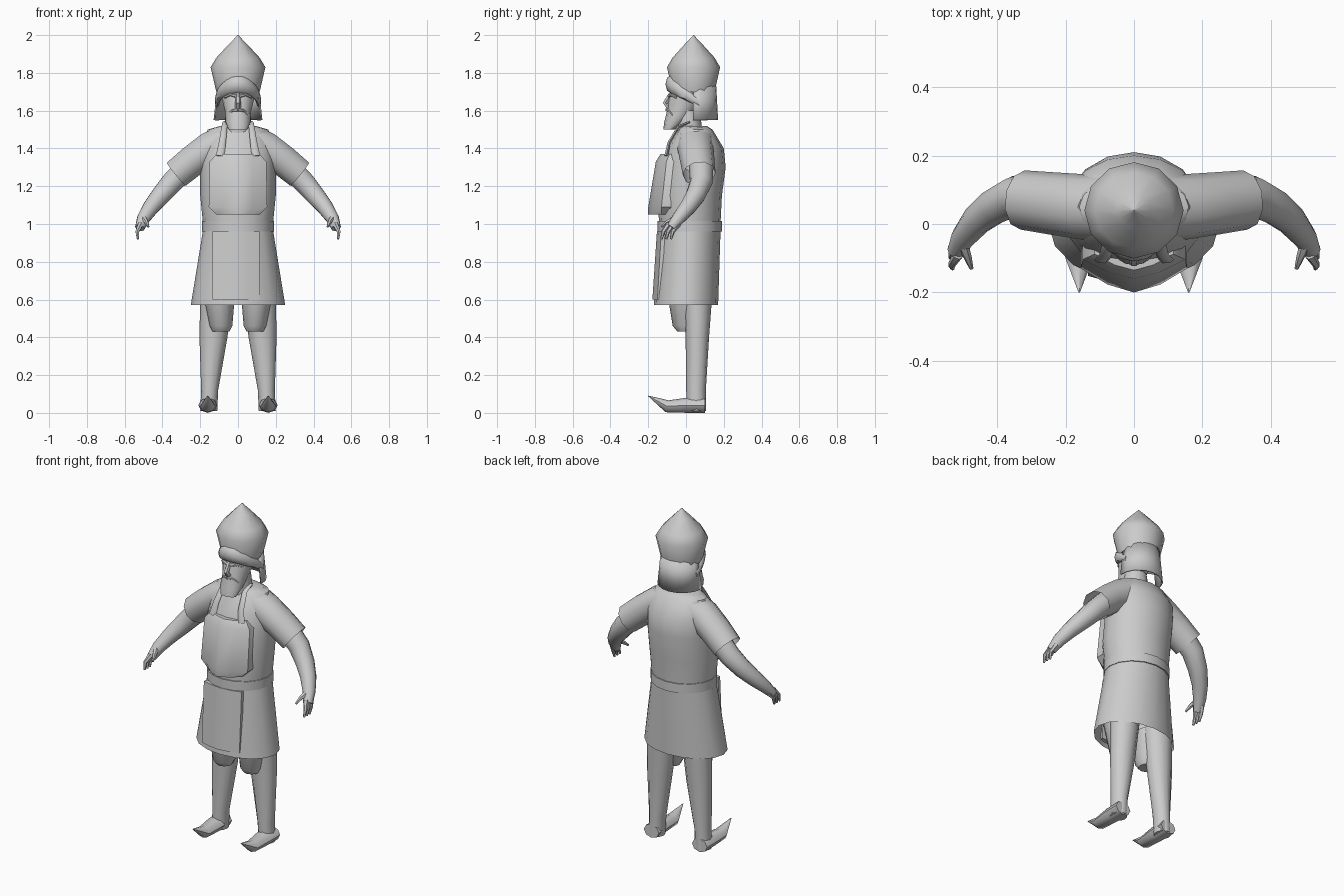
import bpy, bmesh
from math import sin, cos, pi, radians
from mathutils import Vector

cube = bpy.data.objects.get("Cube")
if cube:
    bpy.data.objects.remove(cube, do_unlink=True)

shade = (0.6, 0.6, 0.6, 1)
grey = bpy.data.materials.new("plain grey")
grey.use_nodes = True
grey.diffuse_color = shade
grey.node_tree.nodes["Principled BSDF"].inputs["Base Color"].default_value = shade

ACROSS, DEPTH, UP = Vector((1, 0, 0)), Vector((0, 1, 0)), Vector((0, 0, 1))


def loft(name, rows, closed=True, caps=True, mirror=False, thickness=0):
    """Skin a list of equal point rows into one smooth-shaded part."""
    bm = bmesh.new()
    loops = [[bm.verts.new(point) for point in row] for row in rows]
    for low, high in zip(loops, loops[1:]):
        count = len(low)
        for i in range(count if closed else count - 1):
            j = (i + 1) % count
            bm.faces.new((low[i], low[j], high[j], high[i]))
    if caps:
        bm.faces.new(loops[0])
        bm.faces.new(loops[-1])
    bmesh.ops.recalc_face_normals(bm, faces=bm.faces)
    mesh = bpy.data.meshes.new(name)
    bm.to_mesh(mesh)
    bm.free()
    mesh.materials.append(grey)
    part = bpy.data.objects.new(name, mesh)
    bpy.context.collection.objects.link(part)
    if thickness:
        part.modifiers.new("thickness", "SOLIDIFY").thickness = thickness
    if mirror:
        part.modifiers.new("mirror", "MIRROR")
    bpy.ops.object.select_all(action="DESELECT")
    part.select_set(True)
    bpy.context.view_layer.objects.active = part
    bpy.ops.object.shade_smooth_by_angle(angle=radians(45))


def ring(z, wide, deep, x=0, y=0, sides=12, sweep=2 * pi):
    """Level ellipse with half width and half depth, or an arc of it at the back."""
    start = (pi - sweep) / 2 if sweep < 2 * pi else 0
    count = sides if start == 0 else sides + 1
    angles = [start + sweep * i / sides for i in range(count)]
    return [Vector((x + wide * cos(a), y + deep * sin(a), z)) for a in angles]


def tube(name, points, start, end, ref=DEPTH, flat=1, power=1, sides=8, **options):
    """Tapering tube; flat squeezes it at right angles to ref."""
    points = [Vector(p) for p in points]
    last = len(points) - 1
    rows = []
    for i, point in enumerate(points):
        along = (points[min(i + 1, last)] - points[max(i - 1, 0)]).normalized()
        u = (ref - along * ref.dot(along)).normalized()
        v = along.cross(u) * flat
        radius = start + (end - start) * (i / last) ** power
        angles = [2 * pi * k / sides for k in range(sides)]
        rows.append([point + (u * cos(a) + v * sin(a)) * radius for a in angles])
    loft(name, rows, **options)


def panel(name, stations, bow, back, x=0):
    """Bowed front plate from (height, half width, front depth) stations."""
    rows = []
    for z, half, front in stations:
        edge = front * bow
        mid = (edge + 2 * front) / 3
        row = [(-half, edge + back), (-half, edge), (-half / 2, mid), (0, front)]
        row += [(-px, py) for px, py in reversed(row[:-1])]
        rows.append([Vector((x + px, py, z)) for px, py in row])
    loft(name, rows)


# Helmet: flared bowl under a pointed dome
loft("helmet", [ring(z, wide=r, deep=r * 0.97, y=0.04)
                for z, r in ((1.7, 0.115), (1.83, 0.145), (1.88, 0.115), (1.95, 0.05), (2, 0.001))])

# Neck guard: open arc around the back of the head
guard = dict(y=0.05, sides=10, sweep=pi + 0.2)
loft("neck_guard", [ring(z=1.55, wide=0.13, deep=0.12, **guard),
                    ring(z=1.73, wide=0.11, deep=0.11, **guard)],
     closed=False, caps=False, thickness=0.008)

# Headband: roll that is fat and high at the brow, thin and low at the ears
rows = []
for step in range(-6, 7):
    turn = step / 6 * pi / 2
    lift = cos(turn)
    centre = Vector((0.11 * sin(turn), 0.07 - 0.15 * lift, 1.64 + 0.1 * lift))
    outward = Vector((sin(turn), -lift, 0))
    size = 0.02 + 0.028 * lift
    rows.append([centre + (UP * cos(a) + outward * sin(a) * 0.6) * size
                 for a in (pi * k / 4 for k in range(8))])
loft("headband", rows)

# Head with a jutting jaw, nose, brows, moustache and neck
loft("head", [ring(z=1.5, wide=0.05, deep=0.03, y=-0.09),
              ring(z=1.54, wide=0.066, deep=0.055, y=-0.06),
              ring(z=1.6, wide=0.07, deep=0.08, y=-0.02),
              ring(z=1.68, wide=0.09, deep=0.1, y=0.01),
              ring(z=1.76, wide=0.1, deep=0.1, y=0.04)])
tube("nose", [(0, -0.08, 1.69), (0, -0.11, 1.64), (0, -0.09, 1.62)],
     start=0.012, end=0.018, ref=ACROSS, sides=6)
tube("brows", [(0, -0.09, 1.675), (0.04, -0.08, 1.685), (0.07, -0.05, 1.67)],
     start=0.01, end=0.006, sides=6, ref=UP, mirror=True)
tube("moustache", [(0, -0.1, 1.605), (0.03, -0.09, 1.6), (0.055, -0.07, 1.575)],
     start=0.01, end=0.005, sides=6, ref=UP, mirror=True)
loft("neck", [ring(z=1.44, wide=0.08, deep=0.07, y=0.02),
              ring(z=1.6, wide=0.065, deep=0.065, y=0.01)])

# Tunic body and short open sleeves
loft("tunic_body", [ring(z=0.95, wide=0.18, deep=0.16, y=0.02, sides=16),
                    ring(z=1.15, wide=0.2, deep=0.17, y=0.02, sides=16),
                    ring(z=1.3, wide=0.2, deep=0.17, y=0.04, sides=16),
                    ring(z=1.4, wide=0.2, deep=0.15, y=0.05, sides=16),
                    ring(z=1.5, wide=0.16, deep=0.09, y=0.05, sides=16),
                    ring(z=1.52, wide=0.09, deep=0.07, y=0.04, sides=16)])
tube("sleeves", [(0.08, 0.05, 1.43), (0.15, 0.05, 1.4), (0.24, 0.06, 1.335), (0.325, 0.07, 1.265)],
     start=0.1, end=0.087, flat=0.95, sides=10, caps=False, mirror=True)

# Bent arms, fingers and thumbs
tube("arms", [(0.27, 0.08, 1.3), (0.35, 0.08, 1.22), (0.41, 0.05, 1.15),
              (0.46, 0.01, 1.09), (0.5, -0.04, 1.03), (0.52, -0.08, 0.98)],
     start=0.065, end=0.026, power=1.3, sides=10, mirror=True)
for number in range(3):
    y = -0.12 + number * 0.025
    tube(f"finger_{number}", [(0.515, y + 0.03, 1), (0.533, y, 0.96), (0.53, y - 0.01, 0.92)],
         start=0.016, end=0.006, sides=6, mirror=True)
tube("thumbs", [(0.5, -0.06, 1.03), (0.485, -0.1, 1.01), (0.475, -0.13, 0.985)],
     start=0.017, end=0.006, sides=6, ref=ACROSS, mirror=True)

# Apron bib with clipped corners, straps, belt, skirt and apron skirt
panel("apron_bib", [(1.05, 0.115, -0.2), (1.09, 0.155, -0.2),
                    (1.33, 0.15, -0.16), (1.37, 0.115, -0.135)], bow=0.65, back=0.05)
tube("apron_straps", [(0.095, -0.105, 1.36), (0.083, -0.09, 1.43), (0.072, -0.04, 1.515), (0.07, 0.02, 1.54)],
     start=0.022, end=0.012, ref=ACROSS, flat=0.5, sides=6, mirror=True)
loft("belt", [ring(z, wide=0.19, deep=0.17, y=0.02, sides=16) for z in (0.96, 1.015)])
loft("skirt", [ring(z=0.57, wide=0.25, deep=0.17, sides=16),
               ring(z=0.97, wide=0.185, deep=0.163, y=0.02, sides=16)], caps=False)
panel("apron_skirt", [(0.6, 0.125, -0.178), (0.96, 0.125, -0.154)], bow=0.85, back=0.02, x=-0.01)

# Baggy trousers, lower legs and shoes with curled toes
loft("trousers", [ring(z=0.43, wide=0.045, deep=0.045, x=0.09),
                  ring(z=0.46, wide=0.06, deep=0.07, x=0.09),
                  ring(z=0.64, wide=0.085, deep=0.1, x=0.1)], mirror=True)
loft("lower_legs", [ring(z=0.01, wide=0.045, deep=0.05, x=0.155, y=0.055),
                    ring(z=0.12, wide=0.045, deep=0.052, x=0.15, y=0.053),
                    ring(z=0.4, wide=0.074, deep=0.062, x=0.13, y=0.06),
                    ring(z=0.64, wide=0.085, deep=0.08, x=0.115, y=0.06)], mirror=True)
tube("shoes", [(0.16, 0.1, 0.04), (0.16, 0, 0.04), (0.16, -0.1, 0.035), (0.16, -0.2, 0.09)],
     start=0.05, end=0.002, ref=ACROSS, flat=0.8, power=4, mirror=True)
